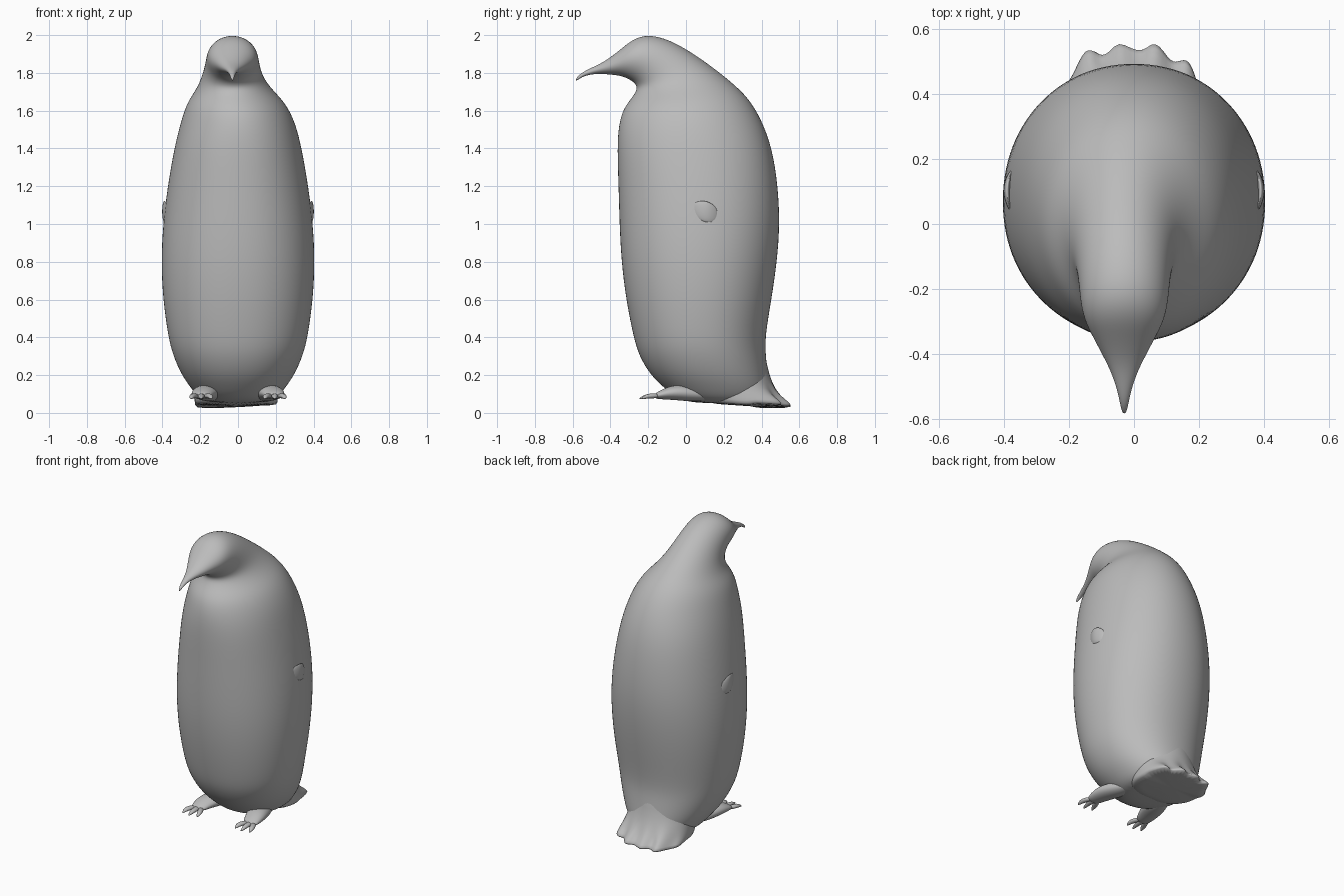
import bpy
import math
from mathutils import Vector

cube = bpy.data.objects.get("Cube")
if cube:
    bpy.data.objects.remove(cube, do_unlink=True)

grey = bpy.data.materials.new("plain_grey")
grey.use_nodes = True
COLOUR = (0.5, 0.5, 0.5, 1)
grey.diffuse_color = COLOUR
grey.node_tree.nodes["Principled BSDF"].inputs["Base Color"].default_value = COLOUR


def ring(front, back, half_width, x_mid=0.0, power=2.0, count=28):
    """Rounded section spanning two (y, z) points, widened along x."""
    f, b = Vector((x_mid, *front)), Vector((x_mid, *back))
    mid, half = (f + b) / 2, (b - f) / 2
    points = []
    for i in range(count):
        a = math.tau * i / count
        c, s = math.cos(a), math.sin(a)
        side = math.copysign(abs(c) ** (2 / power), c) * half_width
        depth = math.copysign(abs(s) ** (2 / power), s)
        points.append(mid + half * depth + Vector((side, 0, 0)))
    return points


def loft(name, rings, levels=2):
    """Skin a run of equal sections, cap the ends and smooth the result."""
    n = len(rings[0])
    verts = [p for r in rings for p in r]
    faces = [(k * n + i, k * n + (i + 1) % n, (k + 1) * n + (i + 1) % n, (k + 1) * n + i)
             for k in range(len(rings) - 1) for i in range(n)]
    faces.append(tuple(reversed(range(n))))
    faces.append(tuple(range(len(verts) - n, len(verts))))
    mesh = bpy.data.meshes.new(name)
    mesh.from_pydata(verts, [], faces)
    mesh.materials.append(grey)
    mesh.shade_smooth()
    obj = bpy.data.objects.new(name, mesh)
    bpy.context.collection.objects.link(obj)
    if levels:
        sub = obj.modifiers.new("smooth", 'SUBSURF')
        sub.levels = sub.render_levels = levels
    return obj


# Trunk sections: height, front y, back y, half width
trunk = [
    (0.05, 0.06, 0.38, 0.14), (0.07, -0.04, 0.42, 0.20), (0.13, -0.115, 0.44, 0.25),
    (0.2, -0.19, 0.435, 0.30), (0.3, -0.25, 0.425, 0.345), (0.4, -0.28, 0.42, 0.372),
    (0.6, -0.32, 0.455, 0.40), (0.8, -0.345, 0.485, 0.41), (1.0, -0.355, 0.5, 0.40),
    (1.2, -0.36, 0.49, 0.375), (1.4, -0.367, 0.46, 0.34),
]
# Head sections fan forward: underside (y, z), topside (y, z), half width
head = [
    ((-0.36, 1.52), (0.40, 1.56), 0.305), ((-0.335, 1.61), (0.33, 1.67), 0.263),
    ((-0.29, 1.665), (0.25, 1.745), 0.205), ((-0.26, 1.71), (0.15, 1.825), 0.165),
    ((-0.265, 1.735), (0.03, 1.91), 0.148), ((-0.28, 1.752), (-0.09, 1.978), 0.14),
    ((-0.30, 1.764), (-0.2, 2.005), 0.134), ((-0.325, 1.777), (-0.28, 1.98), 0.12),
    ((-0.36, 1.787), (-0.34, 1.93), 0.095), ((-0.41, 1.792), (-0.40, 1.882), 0.066),
    ((-0.46, 1.796), (-0.45, 1.85), 0.04), ((-0.52, 1.79), (-0.51, 1.823), 0.02),
    ((-0.56, 1.773), (-0.557, 1.798), 0.012), ((-0.582, 1.755), (-0.585, 1.768), 0.005),
]
sections = [ring((yf, z), (yb, z), w, power=2.12) for z, yf, yb, w in trunk]
for k, (under, top, w) in enumerate(head):
    sections.append(ring(under, top, w, x_mid=-0.03 * min(1, k / 3)))
loft("body_and_head", sections)

# Tail skirt flaring backward, with a scalloped feather edge
tail = [(0.45, 0.02, 0.40, 0.18, 2), (0.3, 0.03, 0.42, 0.2, 2), (0.2, 0.05, 0.44, 0.21, 2),
        (0.12, 0.08, 0.475, 0.215, 2.2), (0.07, 0.1, 0.515, 0.22, 2.4),
        (0.04, 0.12, 0.55, 0.22, 2.5), (0.025, 0.14, 0.55, 0.21, 2.5)]
tail_rings = [ring((yf, z + 0.02), (yb, z), w, -0.01, p, 56) for z, yf, yb, w, p in tail]
for r in tail_rings[-3:]:
    for p in r:
        if p.y > 0.36:
            p.y += 0.022 * math.cos((p.x + 0.04) * math.tau / 0.105)
            p.z += 0.05 * p.x
loft("tail", list(reversed(tail_rings)), levels=1)


def tube(name, path, widths, heights):
    """Rounded limb running along a path that heads mostly along y."""
    rings = []
    for p, w, h in zip(path, widths, heights):
        rings.append([Vector(p) + Vector((w * math.cos(a), 0, h * math.sin(a)))
                      for a in (math.tau * i / 10 for i in range(10))])
    return loft(name, rings)


for side, label in ((1, "left"), (-1, "right")):
    # Leg and foot pad merging into the underside
    tube(label + "_foot",
         [(side * x, y, z) for x, y, z in
          ((0.13, 0.16, 0.09), (0.15, 0.05, 0.10), (0.175, -0.05, 0.11),
           (0.19, -0.12, 0.10), (0.195, -0.17, 0.088))],
         (0.03, 0.07, 0.075, 0.06, 0.045), (0.02, 0.045, 0.045, 0.03, 0.014))
    # Three splayed toes ending in claws
    for number, spread in enumerate((-0.045, 0.0, 0.045)):
        reach = 0.25 if spread == 0 else 0.235
        x = side * 0.195
        tube(f"{label}_toe_{number + 1}",
             [(x + spread * 0.5, -0.14, 0.09), (x + spread * 0.9, -0.18, 0.09),
              (x + spread * 1.1, -0.21, 0.088), (x + spread * 1.2, -reach, 0.075)],
             (0.018, 0.02, 0.016, 0.004), (0.012, 0.014, 0.013, 0.004))
    # Small flipper tip lying against the flank
    tip = tube(label + "_flipper_tip",
               [(side * 0.375, 0.03, 1.08), (side * 0.392, 0.08, 1.07),
                (side * 0.39, 0.13, 1.06), (side * 0.375, 0.17, 1.05)],
               (0.004, 0.012, 0.012, 0.004), (0.03, 0.06, 0.06, 0.03))
